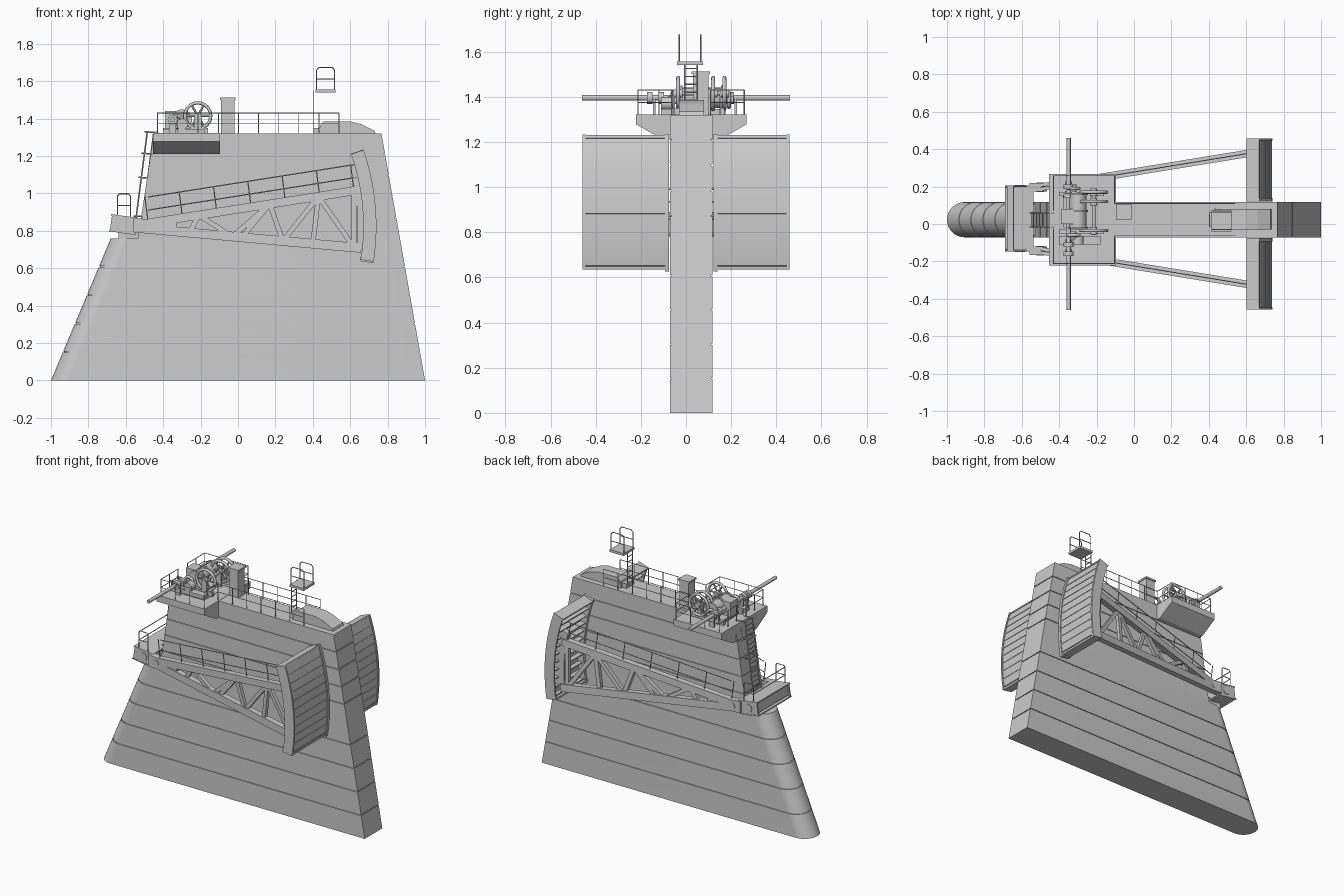
import bpy, bmesh, math
from mathutils import Vector, Matrix

if "Cube" in bpy.data.objects:
    bpy.data.objects.remove(bpy.data.objects["Cube"])

CY = 0.023  # pier centre line in y

def finish(name, bm, smooth=False):
    bmesh.ops.recalc_face_normals(bm, faces=bm.faces)
    me = bpy.data.meshes.new(name)
    bm.to_mesh(me); bm.free()
    ob = bpy.data.objects.new(name, me)
    bpy.context.collection.objects.link(ob)
    if smooth:
        bpy.ops.object.select_all(action='DESELECT')
        ob.select_set(True)
        bpy.context.view_layer.objects.active = ob
        bpy.ops.object.shade_smooth_by_angle(angle=math.radians(35))
    return ob

def add_box(bm, x0, x1, y0, y1, z0, z1):
    m = Matrix.Translation(((x0+x1)/2, (y0+y1)/2, (z0+z1)/2)) @ Matrix.Diagonal((x1-x0, y1-y0, z1-z0, 1))
    bmesh.ops.create_cube(bm, size=1, matrix=m)

def boxes(name, *dims):
    bm = bmesh.new()
    for d in dims:
        add_box(bm, *d)
    return finish(name, bm)

def add_prism(bm, pts, y0, y1, yf=lambda x: 0):
    a = [bm.verts.new((x, y0 + yf(x), z)) for x, z in pts]
    b = [bm.verts.new((x, y1 + yf(x), z)) for x, z in pts]
    bm.faces.new(a); bm.faces.new(b[::-1])
    for i in range(len(pts)):
        j = (i + 1) % len(pts)
        bm.faces.new((a[i], a[j], b[j], b[i]))

def prism(name, pts, y0, y1, smooth=False):
    bm = bmesh.new(); add_prism(bm, pts, y0, y1)
    return finish(name, bm, smooth)

def add_rod(bm, p, q, r, n=6):
    p, q = Vector(p), Vector(q)
    d = q - p
    m = Matrix.Translation((p+q)/2) @ d.to_track_quat('Z', 'Y').to_matrix().to_4x4()
    bmesh.ops.create_cone(bm, cap_ends=True, segments=n, radius1=r, radius2=r, depth=d.length, matrix=m)

def rods(name, segs, r=0.003, n=6, smooth=False):
    bm = bmesh.new()
    for p, q in segs:
        add_rod(bm, p, q, r, n)
    return finish(name, bm, smooth)

def path(pts):
    return list(zip(pts[:-1], pts[1:]))

def cyl_y(name, x, z, y0, y1, r, n=24):
    return rods(name, [((x, y0, z), (x, y1, z))], r, n, True)

# Pier: stacked concrete lifts with recessed joints, round nose below the ledge
def pier_ring(bm, z, inset, nose):
    h = 0.094 - inset
    xr = 1 - 0.233*z/1.32 - inset
    if nose:
        cx = -1 + 0.32*z/0.76 + 0.094
        pts = [(cx - h*math.sin(t), h*math.cos(t)) for t in [math.pi*i/16 for i in range(17)]]
    else:
        xl = -0.535 + 0.085*(z-0.76)/0.56 + inset
        pts = [(xl, h), (xl, -h)]
    return [bm.verts.new((x, CY + y, z)) for x, y in pts + [(xr, -h), (xr, h)]]

def pier(name, levels, nose):
    bm = bmesh.new(); rings = []; g = 0.003
    for i, (a, b) in enumerate(path(levels)):
        last = i == len(levels) - 2
        stack = [(a + (g if i else 0), 0), (b - (0 if last else g), 0)]
        if not last:
            stack += [(b - g, 0.006), (b + g, 0.006)]
        rings += [pier_ring(bm, z, s, nose) for z, s in stack]
    bm.faces.new(rings[0]); bm.faces.new(rings[-1])
    for r, s in path(rings):
        for i in range(len(r)):
            j = (i + 1) % len(r)
            bm.faces.new((r[i], r[j], s[j], s[i]))
    return finish(name, bm, True)

pier("pier_lower", [0, .152, .304, .456, .608, .76], True)
pier("pier_upper", [.76, .872, .984, 1.096, 1.21, 1.32], False)

# Hoist deck with sloped corbels on both sides
bm = bmesh.new()
prof = [(-.245, 1.322), (-.245, 1.278), (-.125, 1.21), (.125, 1.21), (.245, 1.278), (.245, 1.322)]
ends = [[bm.verts.new((x, CY + y, z)) for y, z in prof] for x in (-0.455, -0.095)]
bm.faces.new(ends[0]); bm.faces.new(ends[1])
for i in range(6):
    j = (i + 1) % 6
    bm.faces.new((ends[0][i], ends[0][j], ends[1][j], ends[1][i]))
finish("hoist_deck", bm)

# Railings around the deck and along the pier top
def railing(name, pts, z=1.32, h=0.11, step=0.105):
    segs = []
    for (xa, ya), (xb, yb) in path(pts):
        for k in (h, h/2):
            segs.append(((xa, ya, z+k), (xb, yb, z+k)))
        n = max(1, round(math.hypot(xb-xa, yb-ya)/step))
        for i in range(n + 1):
            x, y = xa + (xb-xa)*i/n, ya + (yb-ya)*i/n
            segs.append(((x, y, z), (x, y, z+h)))
    rods(name, segs, 0.0025)

for s, tag in ((-1, "front"), (1, "back")):
    railing("railing_" + tag, [(-.43, CY+s*.05), (-.43, CY+s*.235), (-.105, CY+s*.235), (-.105, CY+s*.086), (.54, CY+s*.086)])

# Control cabinet and downstream hood
boxes("control_cabinet", (-.09, -.02, .03, .1, 1.32, 1.5), (-.096, -.014, .024, .106, 1.5, 1.512))
prism("top_hood", [(.43, 1.32), (.44, 1.365), (.46, 1.385), (.6, 1.385), (.66, 1.37), (.73, 1.335), (.735, 1.32)], -.03, .08)
boxes("hood_step", (.4, .52, -.015, .065, 1.32, 1.35))

# Hoist machinery
SX, SZ = -0.35, 1.395
cyl_y("drive_shaft", SX, SZ, -.46, .46, .012, 16)
for y in (-.16, -.11, .15, .2):
    cyl_y("shaft_coupling", SX, SZ, y-.012, y+.012, .026)
    boxes("bearing_stand", (SX-.018, SX+.018, y+.014, y+.026, 1.32, SZ))
cyl_y("hoist_drum", -.3, 1.395, -.02, .16, .045)
for y in (-.02, .07, .16):
    cyl_y("drum_flange", -.3, 1.395, y-.005, y+.005, .054)
boxes("machine_bed", (-.4, -.16, -.05, -.03, 1.32, 1.35), (-.4, -.16, .15, .17, 1.32, 1.35),
      (-.38, -.22, -.02, .15, 1.32, 1.345))
boxes("gearbox", (-.39, -.32, .0, .08, 1.335, 1.44))
boxes("motor_base", (-.4, -.18, -.11, -.065, 1.32, 1.345))
cyl_y("brake_motor", -.3, 1.37, -.11, -.065, .03)

def spoked_wheel(name, x, y, z, r, n=6):
    bpy.ops.mesh.primitive_torus_add(location=(x, y, z), rotation=(math.pi/2, 0, 0), major_radius=r-.009,
                                     minor_radius=.009, major_segments=32, minor_segments=8)
    bpy.context.object.name = name + "_rim"
    bpy.ops.object.shade_smooth()
    rods(name + "_spokes", [((x, y, z), (x + (r-.01)*math.cos(a), y, z + (r-.01)*math.sin(a)))
                            for a in [math.tau*i/n for i in range(n)]], .006)
    cyl_y(name + "_hub", x, z, y-.02, y+.02, .018)

for y in (-.035, .12, .17):
    spoked_wheel("gear_wheel", -.215, y, 1.415, .078)
    boxes("wheel_stand", (-.235, -.195, y-.022, y-.014, 1.32, 1.415))
cyl_y("wheel_axle", -.215, 1.415, -.06, .19, .009, 12)
for y in (-.06, .19):
    spoked_wheel("small_wheel", -.325, y, 1.385, .04, 5)

# Service basket on its ladder above the hood
boxes("basket_floor", (.415, .52, -.04, .075, 1.54, 1.556))
hoop = [(.42, 1.55), (.42, 1.66), (.432, 1.674), (.504, 1.674), (.516, 1.66), (.516, 1.55)]
for y in (-.03, .065):
    rods("basket_hoop", path([(x, y, z) for x, z in hoop]) + [((.42, y, 1.612), (.516, y, 1.612))])
rods("basket_ladder", [((.405, y, 1.32), (.405, y, 1.55)) for y in (-.005, .05)] +
     [((.405, -.005, 1.35+.035*i), (.405, .05, 1.35+.035*i)) for i in range(6)])

# Access ladder up the nose face
lad = lambda t, o: (-.545 + o + .06*t, .87 + .46*t)
segs = []
for y in (-.015, .06):
    for o in (0, .035):
        a, b = lad(0, o), lad(1, o)
        segs.append(((a[0], y, a[1]), (b[0], y, b[1])))
    for t in (.02, .47, .75, 1):
        x, z = lad(t, 0)
        segs.append(((x-.015, y, z), (x+.06, y, z - .005)))
for i in range(16):
    x, z = lad(i/15, 0)
    segs.append(((x, -.015, z), (x, .06, z)))
rods("access_ladder", segs, .004)

# Trunnion beam on the ledge, tilted like the gate arms
R = Matrix.Translation((-.61, .03, .833)) @ Matrix.Rotation(math.radians(8), 4, 'Y')
bm = bmesh.new()
add_box(bm, -.06, .06, -.165, .165, -.032, .032)
for y in (-.17, .17):
    add_box(bm, -.07, .07, y-.005, y+.005, -.04, .04)
    add_rod(bm, (0, y-.009, 0), (0, y+.009, 0), .028, 20)
add_box(bm, -.075, .068, -.177, .177, .038, .046)
add_box(bm, -.075, .068, -.177, .177, -.046, -.038)
ob = finish("trunnion_beam", bm); ob.matrix_world = R
boxes("beam_seat", (-.64, -.53, CY-.085, CY+.085, .755, .8))
for y in (-.14, .2):
    h = [(-.645, .88), (-.645, .985), (-.635, .998), (-.585, .998), (-.575, .985), (-.575, .87)]
    rods("beam_railing", path([(x, y, z) for x, z in h]) + [((-.645, y, .935), (-.575, y, .935))])
rods("beam_side_rail", [((-.645, -.14, z), (-.645, .2, z)) for z in (.935, .99)])

# Radial gates, one on each side of the pier
PX, PZ = -0.5, 0.825
P = lambda r, deg: (PX + r*math.cos(math.radians(deg)), PZ + r*math.sin(math.radians(deg)))
def arc(r0, r1, a0, a1, n=14):
    A = [a0 + (a1-a0)*i/n for i in range(n+1)]
    return [P(r1, a) for a in A] + [P(r0, a) for a in A[::-1]]
def strip(p, q, w):
    p, q = Vector(p), Vector(q)
    n = Vector((p.y-q.y, q.x-p.x)).normalized()*w/2
    return [tuple(v) for v in (p+n, q+n, q-n, p-n)]

for s, tag in ((-1, "front"), (1, "back")):
    yo, yi = s*.458, CY + s*.098
    prism(tag + "_gate_skin", arc(1.212, 1.234, -8, 18.8), yo, yi, True)
    for y, t, a0, a1 in ((yo, -s*.012, -8.8, 19.2), (yi, s*.018, -9.2, 19.3)):
        prism(tag + "_gate_end_plate", arc(1.17, 1.24, a0, a1), y, y + t, True)
    bm = bmesh.new()
    for i in range(11):   # horizontal stiffeners and seams
        a = -7.8 + 26.4*i/10
        add_prism(bm, arc(1.178, 1.214, a-.15, a+.15, 1), yo, yi)
        add_prism(bm, arc(1.23, 1.237, a-.12, a+.12, 1), yo, yi)
    for a in (-8.5, 18.9):
        add_prism(bm, arc(1.165, 1.236, a-.3, a+.3, 1), yo, yi)
    yg = CY + s*.35
    add_prism(bm, arc(1.14, 1.215, -6, 13), yg-.02, yg+.02)
    finish(tag + "_gate_ribs", bm)

    # Splayed truss arm
    yf = lambda x, s=s: .027 + s*(.17 + (x - PX)*.1625)
    top = lambda x: (x, .838 + (x - PX)*.157)
    bot = lambda x: (x, .812 - (x - PX)*.09)
    bm = bmesh.new()
    add_prism(bm, strip(top(-.5), top(.65), .046), -.02, .02, yf)
    add_prism(bm, strip(bot(-.5), bot(.66), .05), -.02, .02, yf)
    add_prism(bm, [top(-.5), top(-.33), bot(-.33), bot(-.5)], -.014, .014, yf)
    nodes = [top(-.21), bot(-.03), top(.17), bot(.24), top(.43), bot(.62)]
    for p, q in path(nodes) + [(top(-.21), bot(-.26)), (bot(.02), top(.17)), (top(.43), bot(.4)), (top(.62), bot(.62))]:
        add_prism(bm, strip(p, q, .026), -.013, .013, yf)
    finish(tag + "_gate_arm", bm)
    y = yf(PX)
    cyl_y(tag + "_trunnion_pin", PX, PZ, y-.026, y+.026, .02)
    prism(tag + "_trunnion_hub", [(-.56, .87), (-.49, .862), (-.465, .84), (-.465, .81), (-.49, .788), (-.56, .79)], y-.022, y+.022)

    # Handrail along the arm
    segs = []
    for h in (.07, .14):
        a, b = top(-.48), top(.62)
        segs.append(((a[0], yf(a[0]), a[1]+h), (b[0], yf(b[0]), b[1]+h)))
    for i in range(7):
        x, z = top(-.48 + 1.1*i/6)
        segs.append(((x, yf(x), z), (x - .018, yf(x - .018), z + .14)))
    rods(tag + "_arm_handrail", segs)
